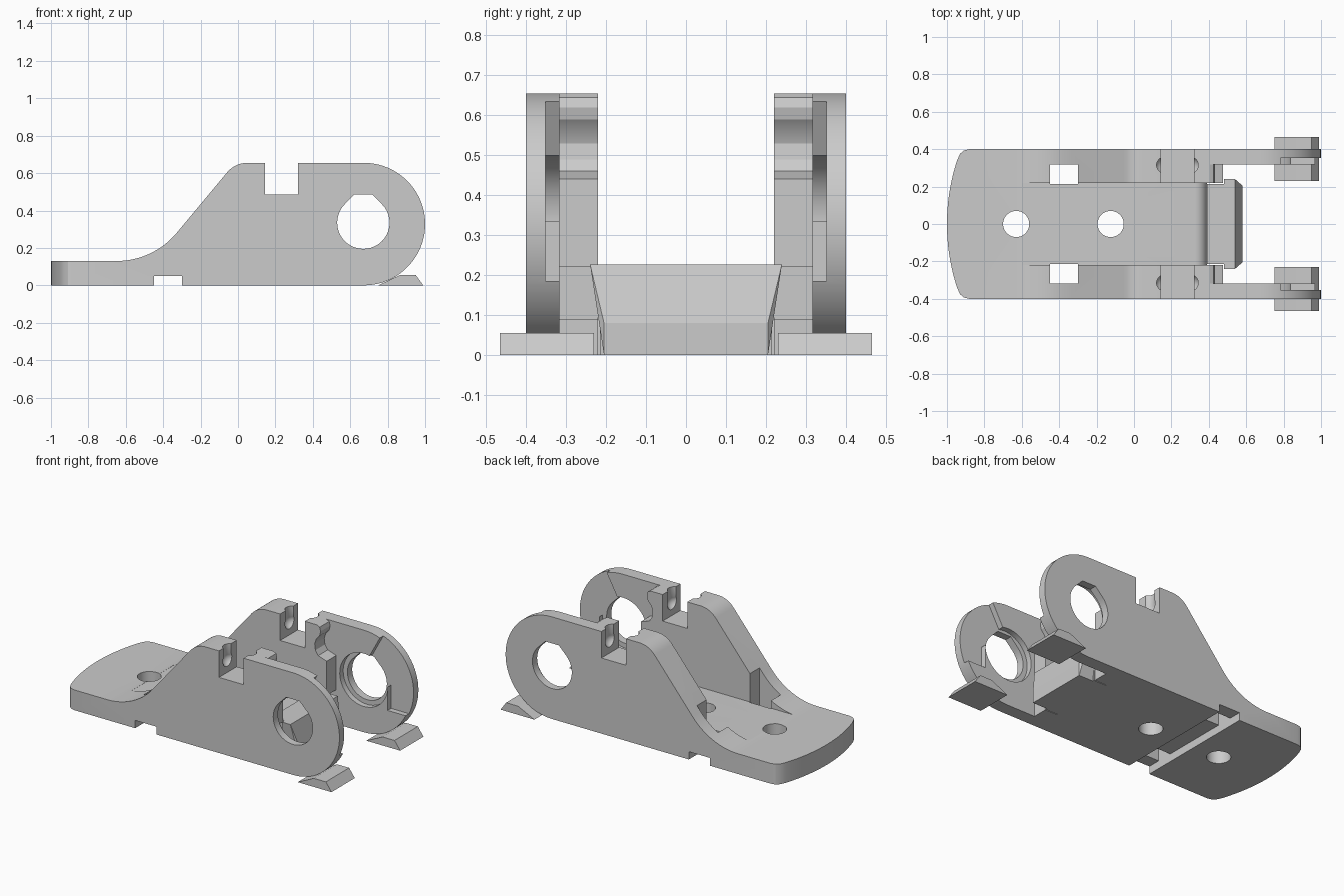
import bpy, bmesh
from math import sin, cos, radians, pi
from mathutils import Matrix

if "Cube" in bpy.data.objects:
    bpy.data.objects.remove(bpy.data.objects["Cube"])

grey = bpy.data.materials.new("plain_grey")
grey.use_nodes = True
grey.diffuse_color = (0.6, 0.6, 0.6, 1)
grey.node_tree.nodes["Principled BSDF"].inputs["Base Color"].default_value = (0.6, 0.6, 0.6, 1)


def finish(bm, name):
    bmesh.ops.recalc_face_normals(bm, faces=bm.faces)
    mesh = bpy.data.meshes.new(name)
    bm.to_mesh(mesh)
    bm.free()
    mesh.materials.append(grey)
    obj = bpy.data.objects.new(name, mesh)
    bpy.context.collection.objects.link(obj)
    return obj


def prism(name, outline, lo, hi, axis="y"):
    """Extrude an XZ outline along y, or an XY outline along z."""
    bm = bmesh.new()
    place = (lambda a, b: (a, lo, b)) if axis == "y" else (lambda a, b: (a, b, lo))
    face = bm.faces.new([bm.verts.new(place(a, b)) for a, b in outline])
    new = bmesh.ops.extrude_face_region(bm, geom=[face])["geom"]
    shift = (0, hi - lo, 0) if axis == "y" else (0, 0, hi - lo)
    bmesh.ops.translate(bm, vec=shift, verts=[v for v in new if isinstance(v, bmesh.types.BMVert)])
    return finish(bm, name)


def box(name, x0, x1, y0, y1, z0, z1):
    return prism(name, [(x0, z0), (x1, z0), (x1, z1), (x0, z1)], y0, y1)


def arc(cx, cy, r, start, end, n):
    angles = [radians(start + (end - start) * i / n) for i in range(n + 1)]
    return [(cx + r * cos(a), cy + r * sin(a)) for a in angles]


def boolean(target, cutter, operation="DIFFERENCE"):
    mod = target.modifiers.new("cut", "BOOLEAN")
    mod.operation = operation
    mod.solver = "EXACT"
    mod.object = cutter
    cutter.hide_render = True
    bpy.context.view_layer.objects.active = target
    bpy.ops.object.modifier_apply(modifier=mod.name)
    bpy.data.objects.remove(cutter)


# Bracket body: side silhouette with round ends, full width
silhouette = [(-1.05, 0)] + arc(0.6725, 0.3275, 0.3275, -90, 90, 40)
silhouette += arc(0.05, 0.515, 0.14, 90, 140, 8)
silhouette += arc(-0.65, 0.55, 0.42, -40, -90, 14) + [(-1.05, 0.13)]
body = prism("bracket_body", silhouette, -0.4, 0.4)

# Bowed plate end with rounded corners
corner = [(-0.93, 0.375), (-0.91, 0.393), (-0.88, 0.4), (-0.86, 0.43), (1.2, 0.43)]
plan = arc(0.1, 0, 1.1, 198, 162, 16) + corner + [(x, -y) for x, y in reversed(corner)]
boolean(body, prism("plan_cutter", plan, -0.5, 1, "z"), "INTERSECT")

# Channel between the side walls, dipping in front of the latch
channel = [(-0.6, 0.132)] + arc(0.325, 0.067, 0.065, 90, 0, 8)
channel += [(0.39, -0.1), (1.2, -0.1), (1.2, 0.8), (-0.6, 0.8)]
boolean(body, prism("channel_cutter", channel, -0.22, 0.22))

# Thinner arms, with the hooked end of the thick wall
hook = [(0.405, 0.8), (0.405, 0.655), (0.425, 0.645), (0.432, 0.62), (0.425, 0.59), (0.4, 0.56),
        (0.39, 0.53), (0.395, 0.49), (0.415, 0.46), (0.475, 0.44), (0.475, 0.22), (0.43, 0.22),
        (0.43, 0.09), (0.475, 0.09), (0.475, -0.1), (1.2, -0.1), (1.2, 0.8)]
boolean(body, prism("arm_cutter", hook, -0.317, 0.317))

# Recess around the pivot hole, open towards the arm end
recess = arc(0.67, 0.335, 0.17, 0, -284, 40)
recess += [(0.82, 0.7), (1.2, 0.7), (1.2, 0.185), (0.84, 0.185)]
boolean(body, prism("recess_cutter", recess, -0.352, 0.352))

# Pivot hole with a clipped peak
pivot = arc(0.67, 0.335, 0.14, 135, 405, 30) + [(0.718, 0.485), (0.622, 0.485)]
boolean(body, prism("pivot_cutter", pivot, -0.6, 0.6))

# Top notch, underside groove and screw holes
boolean(body, box("notch_cutter", 0.145, 0.32, -0.6, 0.6, 0.485, 0.8))
boolean(body, box("groove_cutter", -0.45, -0.3, -0.6, 0.6, -0.1, 0.05))
for x in (-0.63, -0.125):
    boolean(body, prism("screw_cutter", arc(x, 0, 0.07, 0, 350, 35), -0.2, 0.4, "z"))

for side in (-1, 1):
    # Window beside the wall
    y0, y1 = sorted((side * 0.215, side * 0.317))
    boolean(body, box("window_cutter", -0.45, -0.3, y0, y1, -0.1, 0.8))
    # Rounded pockets in the notch faces, open at the top
    for x in (0.165, 0.3):
        bm = bmesh.new()
        bmesh.ops.create_uvsphere(bm, u_segments=20, v_segments=12, radius=0.05)
        for v in bm.verts:
            if v.co.z > 0.001:
                v.co.x, v.co.y = v.co.x, v.co.y
        bmesh.ops.transform(bm, matrix=Matrix.Translation((x, side * 0.315, 0.57)), verts=bm.verts)
        boolean(body, finish(bm, "pocket_cutter"))
        slot = arc(x, side * 0.315, 0.044, 9, 351, 19)
        boolean(body, prism("slot_cutter", slot, 0.585, 0.8, "z"))

# Latch: neck between the walls and tapered tip
neck = box("latch_neck", 0.39, 0.48, -0.215, 0.215, 0, 0.227)
bm = bmesh.new()
tip = [(0.48, 0.24, 0.227), (0.54, 0.24, 0.227), (0.58, 0.205, 0.08),
       (0.58, 0.205, 0), (0.48, 0.205, 0), (0.48, 0.205, 0.08)]
for x, y, z in tip:
    for side in (-1, 1):
        bm.verts.new((x, side * y, z))
bmesh.ops.convex_hull(bm, input=bm.verts)
bmesh.ops.dissolve_limit(bm, angle_limit=0.01, verts=bm.verts, edges=bm.edges)
finish(bm, "latch_tip")

# Wedge feet under the arm ends
for side, label in ((-1, "right"), (1, "left")):
    y0, y1 = sorted((side * 0.23, side * 0.466))
    prism(label + "_foot", [(0.75, 0), (0.99, 0), (0.95, 0.055), (0.865, 0.055)], y0, y1)

# Smooth curved faces, keep edges crisp
bpy.ops.object.select_all(action="DESELECT")
body.select_set(True)
bpy.context.view_layer.objects.active = body
bpy.ops.object.shade_smooth_by_angle(angle=radians(25))
